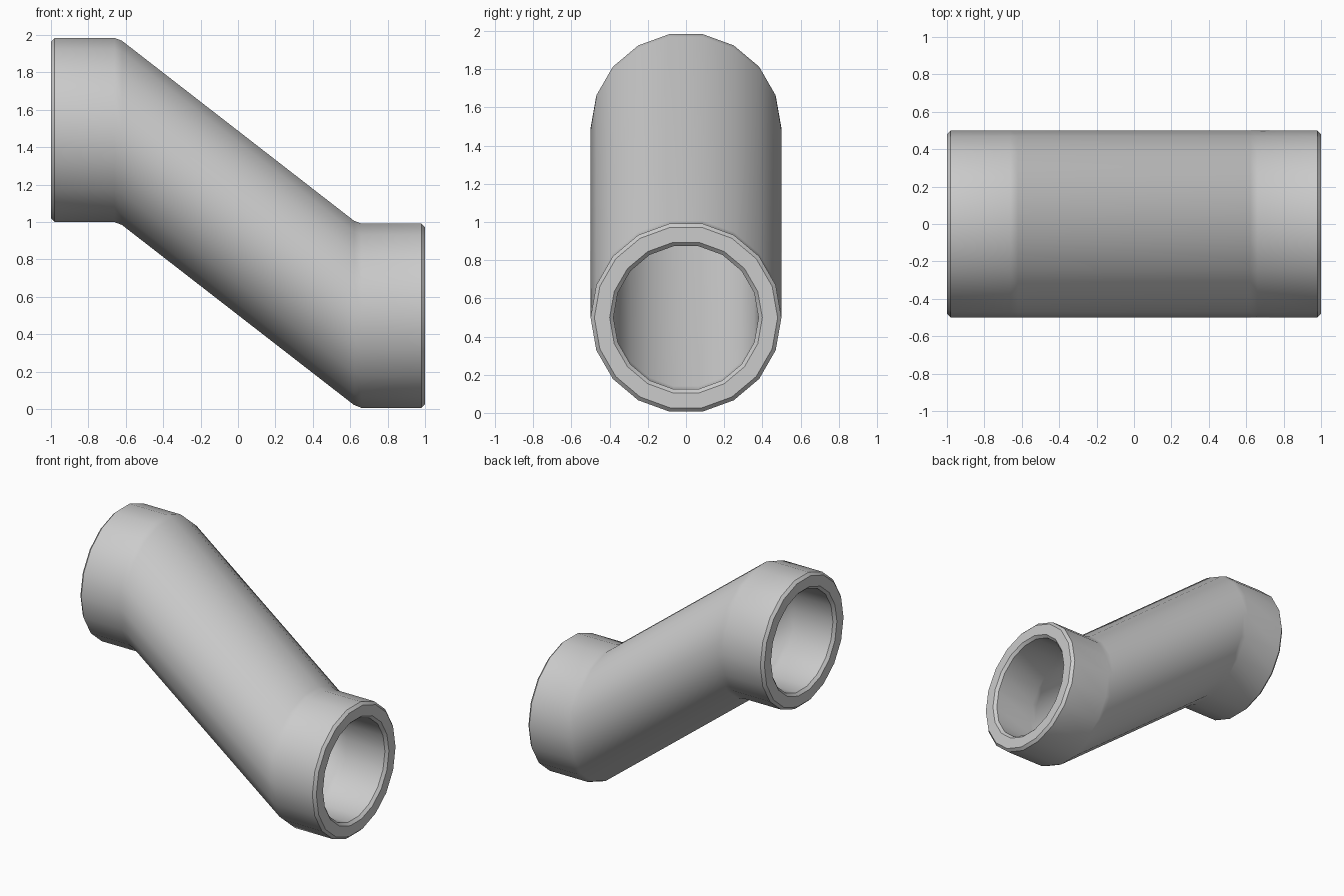
import bpy, bmesh, math

if "Cube" in bpy.data.objects:
    bpy.data.objects.remove(bpy.data.objects["Cube"])

SIDES = 18
Z_LOW, Z_HIGH = 0.499, 1.492      # centre heights of the two ends
BEND, SOFT = 0.64, 0.02           # bend position and half width of its bevel
R_OUT, R_IN, CHAMFER = 0.5, 0.38, 0.02


def centre_z(x):
    # straight ends joined by a sheared slope
    if abs(x) >= BEND:
        return Z_HIGH if x < 0 else Z_LOW
    t = (x + BEND) / (2 * BEND)
    return Z_HIGH + (Z_LOW - Z_HIGH) * t


# Closed wall profile as (x, radius): out along the outside, back through the bore
stations = [-1 + CHAMFER, -BEND - SOFT, -BEND + SOFT,
            BEND - SOFT, BEND + SOFT, 1 - CHAMFER]
profile = [(-1, R_OUT - CHAMFER)]
profile += [(x, R_OUT) for x in stations]
profile += [(1, R_OUT - CHAMFER), (1, R_IN + CHAMFER)]
profile += [(x, R_IN) for x in reversed(stations)]
profile += [(-1, R_IN + CHAMFER)]

# Pipe: one upright ring per profile point, bridged around
bm = bmesh.new()
rings = []
for x, r in profile:
    angles = [2 * math.pi * i / SIDES for i in range(SIDES)]
    rings.append([bm.verts.new((x, r * math.cos(a), centre_z(x) + r * math.sin(a)))
                  for a in angles])
for k, ring in enumerate(rings):
    nxt = rings[(k + 1) % len(rings)]
    for i in range(SIDES):
        j = (i + 1) % SIDES
        bm.faces.new((ring[i], ring[j], nxt[j], nxt[i]))
bmesh.ops.recalc_face_normals(bm, faces=bm.faces)

mesh = bpy.data.meshes.new("offset_pipe")
bm.to_mesh(mesh)
bm.free()
pipe = bpy.data.objects.new("offset_pipe", mesh)
bpy.context.collection.objects.link(pipe)
bpy.context.view_layer.objects.active = pipe
pipe.select_set(True)
bpy.ops.object.shade_smooth_by_angle(angle=math.radians(30))
